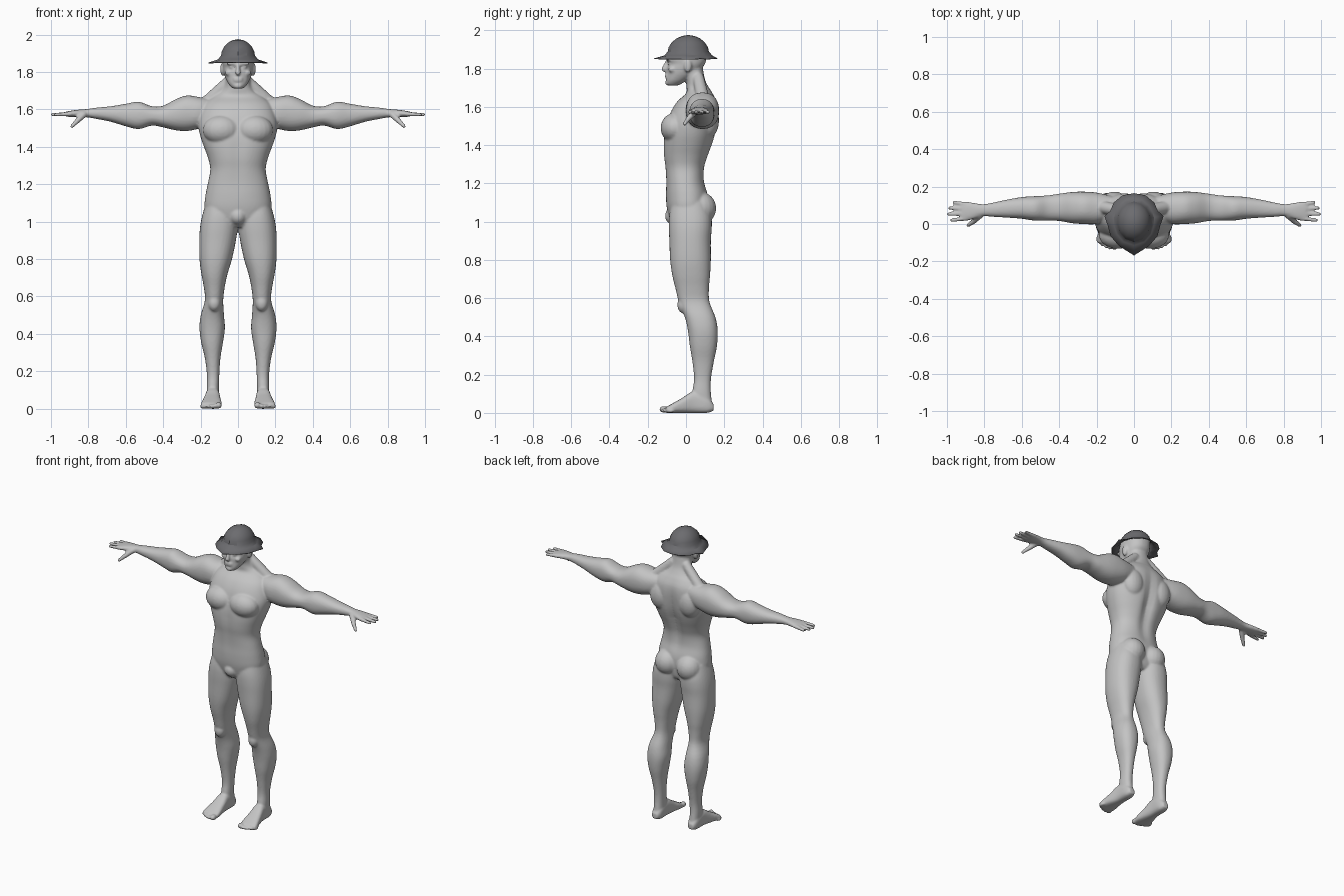
import bpy
import bmesh
from math import atan2, cos, sin, pi, exp
from mathutils import Matrix, Vector

cube = bpy.data.objects.get("Cube")
if cube:
    bpy.data.objects.remove(cube)


def material(name, colour):
    mat = bpy.data.materials.new(name)
    mat.use_nodes = True
    mat.diffuse_color = colour
    mat.node_tree.nodes["Principled BSDF"].inputs["Base Color"].default_value = colour
    return mat


def make_object(name, bm, mat):
    bmesh.ops.recalc_face_normals(bm, faces=bm.faces)
    mesh = bpy.data.meshes.new(name)
    bm.to_mesh(mesh)
    bm.free()
    mesh.materials.append(mat)
    obj = bpy.data.objects.new(name, mesh)
    bpy.context.collection.objects.link(obj)
    return obj


def smooth_path(rings, steps=4):
    """Catmull-Rom curve through the section parameters."""
    pts = [Vector(r) for r in rings]
    pts = [pts[0]] + pts + [pts[-1]]
    out = []
    for a, b, c, d in zip(pts, pts[1:], pts[2:], pts[3:]):
        for i in range(steps):
            t = i / steps
            out.append(b + (c - a) * (t / 2) + (a * 2 - b * 5 + c * 4 - d) * (t * t / 2)
                       + (b * 3 - a - c * 3 + d) * (t ** 3 / 2))
    return out + [pts[-1]]


def bend(v, power):
    return abs(v) ** power * (1 if v > 0 else -1)


def loft(bm, axis, rings, side=1, count=32, power=0.88):
    """Closed skin; each ring is position, then the two ranges of its oval."""
    loops = []
    for pos, a0, a1, b0, b1 in smooth_path(rings):
        loop = []
        for i in range(count):
            ang = 2 * pi * i / count
            a = (a0 + a1) / 2 + (a1 - a0) / 2 * bend(cos(ang), power)
            b = (b0 + b1) / 2 + (b1 - b0) / 2 * bend(sin(ang), power)
            x, y, z = {"x": (pos, a, b), "y": (a, pos, b), "z": (a, b, pos)}[axis]
            loop.append(bm.verts.new((x * side, y, z)))
        loops.append(loop)
    for low, high in zip(loops, loops[1:]):
        for i in range(count):
            j = (i + 1) % count
            bm.faces.new((low[i], low[j], high[j], high[i]))
    bm.faces.new(loops[0])
    bm.faces.new(loops[-1])
    return [v for loop in loops for v in loop]


def blob(bm, centre, radii):
    mat = Matrix.Translation(centre) @ Matrix.Diagonal((*radii, 1))
    bmesh.ops.create_uvsphere(bm, u_segments=20, v_segments=14, radius=1, matrix=mat)


def digit(bm, start, end, r0, r1):
    start, end = Vector(start), Vector(end)
    line = end - start
    mat = Matrix.Translation((start + end) / 2) @ line.to_track_quat("Z", "Y").to_matrix().to_4x4()
    bmesh.ops.create_cone(bm, cap_ends=True, segments=14, radius1=r0, radius2=r1,
                          depth=line.length, matrix=mat)
    blob(bm, start, (r0, r0, r0))
    blob(bm, end, (r1, r1, r1))


skin = material("light grey", (0.55, 0.55, 0.55, 1))
hat_grey = material("dark grey", (0.15, 0.15, 0.16, 1))
body = bmesh.new()

# Torso and neck: height, half width, front, back
torso = [(.97, .1, -.06, .09), (1, .15, -.082, .11), (1.07, .178, -.1, .118),
         (1.14, .174, -.105, .115), (1.21, .16, -.105, .098), (1.28, .148, -.11, .1),
         (1.34, .16, -.118, .118), (1.4, .182, -.12, .14), (1.46, .202, -.115, .157),
         (1.52, .212, -.1, .165), (1.58, .2, -.078, .167), (1.63, .178, -.045, .16),
         (1.67, .13, 0, .14), (1.7, .085, .003, .12), (1.74, .068, -.002, .1),
         (1.8, .064, -.03, .088)]
for v in loft(body, "z", [(z, -w, w, f, b) for z, w, f, b in torso], count=64):
    # Spine furrow and a faint line down the belly
    fall = exp(-(v.co.x / .035) ** 2) * max(0, 1 - abs(v.co.z - 1.4) / .28)
    v.co.y -= fall * (.025 if v.co.y > .03 else -.008)

# Head: height, half width, front, back
head = [(1.712, .028, -.1, -.04), (1.735, .05, -.104, 0), (1.77, .068, -.1, .05),
        (1.8, .076, -.1, .082), (1.826, .08, -.092, .1), (1.848, .082, -.102, .106),
        (1.89, .082, -.086, .108), (1.92, .072, -.07, .098), (1.95, .045, -.035, .06)]
loft(body, "z", [(z, -w, w, f, b) for z, w, f, b in head])
digit(body, (0, -.1, 1.835), (0, -.115, 1.796), .009, .014)
for z in (1.754, 1.766):
    blob(body, (0, -.098, z), (.027, .013, .006))
blob(body, (0, -.094, 1.725), (.024, .016, .014))
blob(body, (0, -.055, 1.03), (.05, .055, .05))

leg = [(1.1, .02, .172, -.075, .11), (1.03, .004, .192, -.088, .132),
       (.97, .002, .203, -.09, .135), (.9, .011, .207, -.087, .13),
       (.8, .032, .206, -.083, .13), (.72, .056, .196, -.072, .126),
       (.65, .071, .183, -.055, .12), (.58, .079, .177, -.038, .123),
       (.5, .075, .199, -.006, .154), (.43, .07, .206, .01, .166),
       (.35, .081, .196, .02, .162), (.27, .094, .177, .033, .146),
       (.18, .1, .166, .042, .131), (.11, .102, .167, .033, .13), (.04, .102, .165, .03, .138)]
foot = [(.145, .115, .155, .012, .045), (.11, .1, .168, 0, .085), (.04, .098, .172, 0, .112),
        (-.02, .092, .185, 0, .078), (-.07, .086, .197, 0, .05), (-.102, .088, .199, 0, .032)]
arm = [(.12, .03, .15, 1.53, 1.655), (.2, 0, .168, 1.5, 1.665), (.27, 0, .173, 1.485, 1.675),
       (.33, .004, .171, 1.488, 1.656), (.4, .016, .162, 1.504, 1.62),
       (.46, .018, .153, 1.514, 1.617), (.53, .018, .149, 1.495, 1.641),
       (.6, .028, .144, 1.51, 1.63), (.68, .034, .13, 1.534, 1.617),
       (.76, .039, .113, 1.55, 1.609), (.81, .042, .106, 1.558, 1.602),
       (.86, .026, .114, 1.56, 1.598), (.9, .016, .12, 1.56, 1.592),
       (.925, .018, .117, 1.564, 1.587)]
for s in (1, -1):
    loft(body, "z", leg, s)
    loft(body, "y", foot, s, power=.7)
    loft(body, "x", arm, s)
    # Toes, largest on the inside
    for i in range(5):
        r = .018 if i == 0 else .013 - i * .0005
        blob(body, (s * (.104 + i * .0215 + .002 * (i > 0)), -.116 + i * i * .0022, r),
             (r, .024, r))
    # Fingers and thumb
    for y0, y1, tip in ((.029, .02, .975), (.055, .053, .992), (.081, .086, .986), (.106, .116, .962)):
        digit(body, (s * .9, y0, 1.576), (s * tip, y1, 1.572), .0125, .0095)
    digit(body, (s * .825, .045, 1.572), (s * .86, .012, 1.538), .018, .014)
    digit(body, (s * .86, .012, 1.538), (s * .888, -.008, 1.51), .014, .01)
    # Chest, shoulder blades, seat, kneecaps
    blob(body, (s * .088, -.058, 1.49), (.1, .075, .078))
    blob(body, (s * .105, .115, 1.53), (.075, .058, .095))
    blob(body, (s * .08, .075, 1.07), (.082, .083, .085))
    blob(body, (s * .127, -.012, .565), (.034, .034, .045))
    # Side neck muscles running to the shoulders
    digit(body, (s * .05, .065, 1.75), (s * .17, .09, 1.635), .03, .035)
    # Ears, brows, cheekbones
    blob(body, (s * .083, .01, 1.815), (.012, .02, .036))
    blob(body, (s * .034, -.09, 1.846), (.03, .014, .009))
    blob(body, (s * .048, -.073, 1.795), (.022, .02, .016))
    blob(body, (s * .033, -.083, 1.826), (.015, .013, .008))

figure = make_object("body", body, skin)
remesh = figure.modifiers.new("join", "REMESH")
remesh.mode = "VOXEL"
remesh.voxel_size = .0065
remesh.use_smooth_shade = True
soften = figure.modifiers.new("soften", "SMOOTH")
soften.factor = .5
soften.iterations = 5

# Hat: pointed brim outline, then crown rings of height and size
half = [(0, -.168, 1.853), (.08, -.118, 1.852), (.125, -.065, 1.851), (.14, -.01, 1.85),
        (.158, .042, 1.85), (.127, .07, 1.853), (.108, .115, 1.852), (.062, .153, 1.853),
        (0, .165, 1.853)]
outline = half + [(-x, y, z) for x, y, z in reversed(half[1:-1])]
crown = [(1.868, 1.17), (1.888, 1.0), (1.912, .95), (1.937, .8), (1.958, .57), (1.97, .31)]
centre_y = .012
bm = bmesh.new()
loops = [[bm.verts.new(p) for p in outline]]
for z, size in crown:
    loop = []
    for x, y, _ in outline:
        ang = atan2(y - centre_y, x)
        loop.append(bm.verts.new((.092 * size * cos(ang), centre_y + .108 * size * sin(ang), z)))
    loops.append(loop)
for low, high in zip(loops, loops[1:]):
    for i in range(len(low)):
        j = (i + 1) % len(low)
        bm.faces.new((low[i], low[j], high[j], high[i]))
top = bm.verts.new((0, centre_y, 1.976))
for i in range(len(outline)):
    bm.faces.new((loops[-1][i], loops[-1][(i + 1) % len(outline)], top))
hat = make_object("hat", bm, hat_grey)
bpy.ops.object.select_all(action="DESELECT")
hat.select_set(True)
bpy.context.view_layer.objects.active = hat
bpy.ops.object.shade_smooth_by_angle(angle=.5)
shell = hat.modifiers.new("thickness", "SOLIDIFY")
shell.thickness = .004
